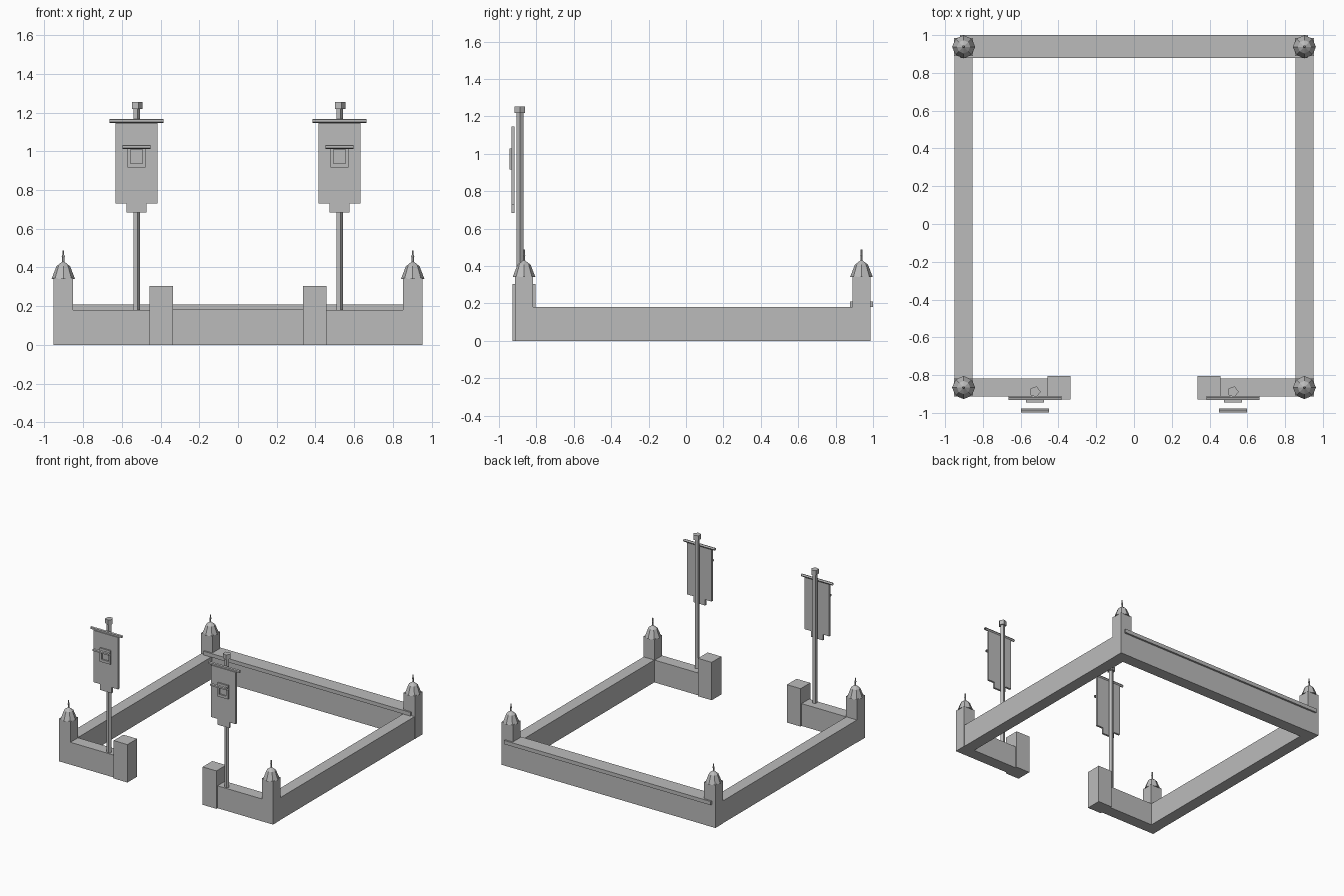
import bpy, bmesh, math
from mathutils import Matrix

if "Cube" in bpy.data.objects:
    bpy.data.objects.remove(bpy.data.objects["Cube"])

stone = bpy.data.materials.new("stone grey")
stone.diffuse_color = (0.5, 0.5, 0.5, 1)
stone.use_nodes = True
stone.node_tree.nodes["Principled BSDF"].inputs["Base Color"].default_value = stone.diffuse_color


def finish(name, bm):
    bmesh.ops.recalc_face_normals(bm, faces=bm.faces)
    me = bpy.data.meshes.new(name)
    bm.to_mesh(me)
    bm.free()
    me.materials.append(stone)
    ob = bpy.data.objects.new(name, me)
    bpy.context.collection.objects.link(ob)
    return ob


def box(name, x0, x1, y0, y1, z0, z1):
    bm = bmesh.new()
    m = Matrix.Translation(((x0 + x1) / 2, (y0 + y1) / 2, (z0 + z1) / 2))
    m = m @ Matrix.Diagonal((abs(x1 - x0), y1 - y0, z1 - z0, 1))
    bmesh.ops.create_cube(bm, size=1, matrix=m)
    return finish(name, bm)


def lathe(name, x, y, profile, sides):
    """Stack of rings (radius, z), closed at both ends."""
    bm = bmesh.new()
    rings = [[bm.verts.new((x + r * math.cos(math.tau * i / sides),
                            y + r * math.sin(math.tau * i / sides), z))
              for i in range(sides)] for r, z in profile]
    for a, b in zip(rings, rings[1:]):
        for i in range(sides):
            j = (i + 1) % sides
            bm.faces.new((a[i], a[j], b[j], b[i]))
    bm.faces.new(rings[0][::-1])
    bm.faces.new(rings[-1])
    return finish(name, bm)


def rod(name, x, y, z, length, r):
    """Open-ended five-sided rod along x."""
    bm = bmesh.new()
    m = Matrix.Translation((x, y, z)) @ Matrix.Rotation(math.pi / 2, 4, 'Y')
    bmesh.ops.create_cone(bm, cap_ends=False, segments=5, radius1=r, radius2=r,
                          depth=length, matrix=m)
    return finish(name, bm)


def plate(name, outline, y0, y1, hole=None):
    """Upright plate from an (x, z) outline; with a hole it becomes a frame."""
    bm = bmesh.new()
    a = [bm.verts.new((x, y0, z)) for x, z in outline]
    if hole:
        b = [bm.verts.new((x, y0, z)) for x, z in hole]
        n = len(a)
        faces = [bm.faces.new((a[i], a[(i + 1) % n], b[(i + 1) % n], b[i]))
                 for i in range(n)]
    else:
        faces = [bm.faces.new(a)]
    ext = bmesh.ops.extrude_face_region(bm, geom=faces, use_keep_orig=True)
    verts = [v for v in ext["geom"] if isinstance(v, bmesh.types.BMVert)]
    bmesh.ops.translate(bm, verts=verts, vec=(0, y1 - y0, 0))
    return finish(name, bm)


def rect(x, w, z0, z1):
    return [(x - w, z0), (x + w, z0), (x + w, z1), (x - w, z1)]


H = 0.18
FRONT, BACK = -0.866, 0.938

# back wall and its overhanging coping
box("back_wall", -0.95, 0.95, 0.89, 0.985, 0, H)
box("back_coping", -0.92, 0.92, 0.878, 1.0, H, 0.21)

for s, side in ((-1, "left"), (1, "right")):
    # low walls and gate pillar
    box(side + "_wall", min(s * 0.855, s * 0.95), max(s * 0.855, s * 0.95),
        -0.914, 0.985, 0, H)
    box(side + "_front_wall", min(s * 0.45, s * 0.95), max(s * 0.45, s * 0.95),
        -0.914, -0.818, 0, H)
    box(side + "_gate_pillar", min(s * 0.335, s * 0.457), max(s * 0.335, s * 0.457),
        -0.928, -0.805, 0, 0.305)

    # corner posts with octagonal cap and spike
    for y, end in ((FRONT, "front"), (BACK, "back")):
        x, tag = s * 0.902, f"{end}_{side}"
        box(tag + "_post", x - 0.05, x + 0.05, y - 0.048, y + 0.048, 0, 0.345)
        lathe(tag + "_post_cap", x, y,
              [(0.061, 0.34), (0.035, 0.407), (0.005, 0.43)], 8)
        lathe(tag + "_spike", x, y,
              [(0.006, 0.42), (0.006, 0.45), (0.008, 0.458),
               (0.005, 0.466), (0.005, 0.487)], 6)

    # banner pole with finial
    x = s * 0.524
    lathe(side + "_pole", x, -0.888, [(0.019, 0.0), (0.019, 1.22)], 5)
    lathe(side + "_pole_finial", x, -0.888, [(0.03, 1.217), (0.03, 1.254)], 5)

    # hanging banner with a lower tab, and its crossbar
    plate(side + "_banner",
          [(x - 0.109, 1.147), (x - 0.109, 0.73), (x - 0.052, 0.73),
           (x - 0.052, 0.683), (x + 0.052, 0.683), (x + 0.052, 0.73),
           (x + 0.109, 0.73), (x + 0.109, 1.147)], -0.933, -0.917)
    rod(side + "_crossbar", x, -0.922, 1.157, 0.28, 0.011)

    # square frame ornament with a short bar held in front
    plate(side + "_ornament_frame", rect(x, 0.047, 0.917, 1.027),
          -0.944, -0.932, rect(x, 0.031, 0.938, 1.01))
    rod(side + "_ornament_bar", x, -0.989, 1.023, 0.147, 0.011)
